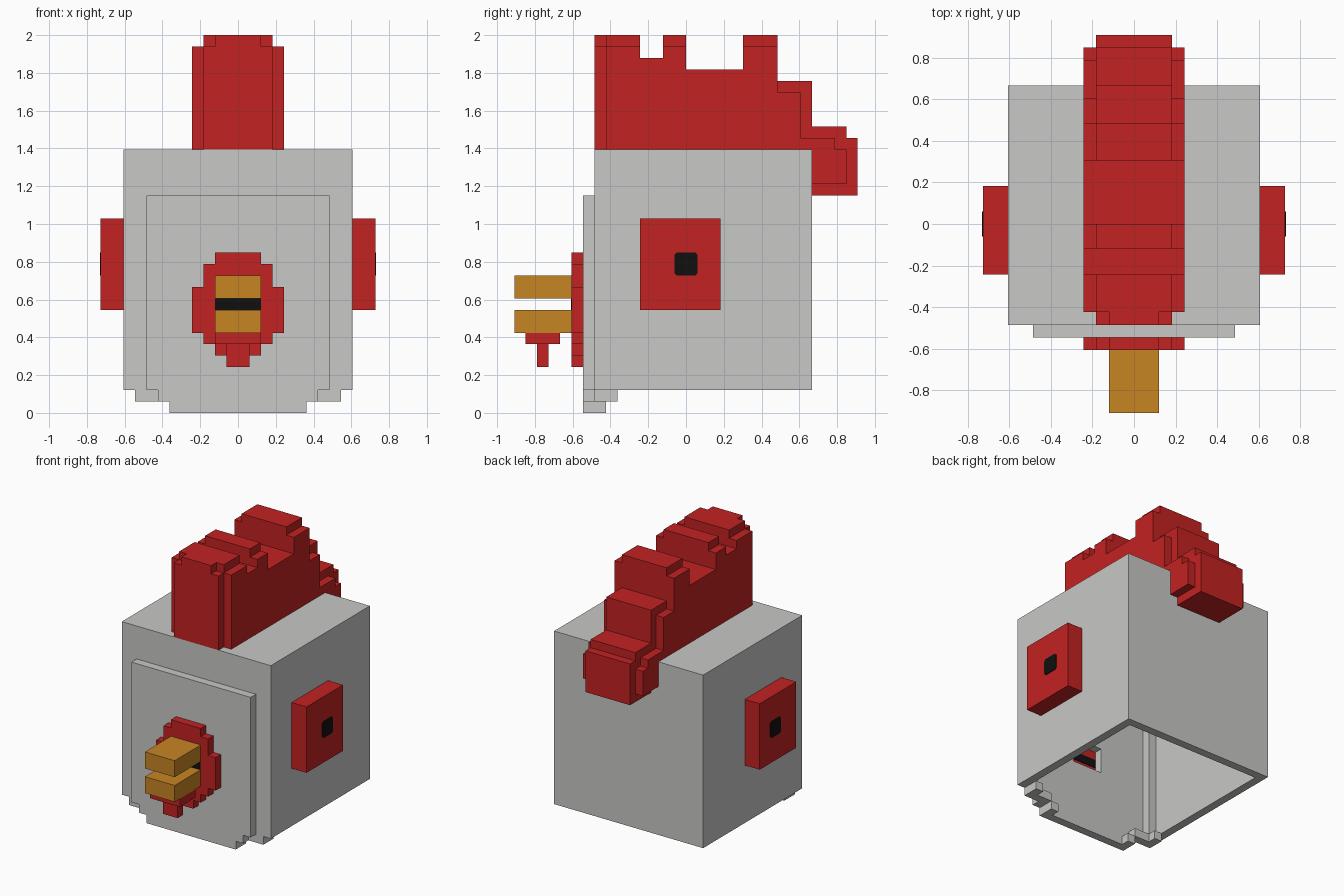
import bpy, bmesh

if "Cube" in bpy.data.objects:
    bpy.data.objects.remove(bpy.data.objects["Cube"])

U = 2 / 33  # one block of the grid; all sizes below are in blocks


def material(name, rgb):
    m = bpy.data.materials.new(name)
    m.diffuse_color = (*rgb, 1)
    m.use_nodes = True
    m.node_tree.nodes["Principled BSDF"].inputs["Base Color"].default_value = m.diffuse_color
    return m


GREY = material("light_grey", (0.58, 0.58, 0.57))
RED = material("red", (0.55, 0.016, 0.016))
ORANGE = material("orange", (0.57, 0.235, 0.017))
BLACK = material("black", (0.005, 0.005, 0.005))


def prism(name, outline, axis, a, b, mat):
    """Extrude a 2D outline along x (outline = y, z) or y (outline = x, z)."""
    def place(p, d):
        return (d * U, p[0] * U, p[1] * U) if axis == "x" else (p[0] * U, d * U, p[1] * U)
    bm = bmesh.new()
    lo = [bm.verts.new(place(p, a)) for p in outline]
    hi = [bm.verts.new(place(p, b)) for p in outline]
    bm.faces.new(lo)
    bm.faces.new(hi)
    n = len(outline)
    for i in range(n):
        j = (i + 1) % n
        bm.faces.new((lo[i], lo[j], hi[j], hi[i]))
    bmesh.ops.recalc_face_normals(bm, faces=bm.faces)
    me = bpy.data.meshes.new(name)
    bm.to_mesh(me)
    bm.free()
    me.materials.append(mat)
    ob = bpy.data.objects.new(name, me)
    bpy.context.collection.objects.link(ob)
    return ob


def box(name, x, y, z, mat):
    return prism(name, [(y[0], z[0]), (y[1], z[0]), (y[1], z[1]), (y[0], z[1])], "x", x[0], x[1], mat)


def mirrored(half):
    """Complete a right-hand (x, z) outline with its left half."""
    return half + [(-x, z) for x, z in reversed(half)]


def cut(target, x, y, z):
    cutter = box("cutter", x, y, z, GREY)
    cutter.hide_render = True
    mod = target.modifiers.new("cut", "BOOLEAN")
    mod.operation, mod.solver, mod.object = "DIFFERENCE", "EXACT", cutter
    bpy.context.view_layer.objects.active = target
    bpy.ops.object.modifier_apply(modifier=mod.name)
    bpy.data.objects.remove(cutter)


# Hollow body, open at the bottom and behind the chest plate
body = box("body", (-10, 10), (-8, 11), (2, 23), GREY)
cut(body, (-9, 9), (-7, 10), (0, 22))
cut(body, (-8, 8), (-9, -6), (0, 19))

# Chest plate with stepped lower edge and a mouth opening
chest = prism("chest_plate", mirrored([(6, 0), (6, 1), (7, 1), (7, 2), (8, 2), (8, 19)]),
              "y", -9, -8, GREY)
cut(chest, (-2, 2), (-10, -7), (8, 11))

# Stepped blocks under the front corners
for s, side in ((1, "right"), (-1, "left")):
    def span(a, b):
        return (s * a, s * b)
    box(f"hem_low_{side}", span(5, 6), (-8, -7), (0, 1), GREY)
    box(f"hem_mid_{side}", span(6, 9), (-8, -7), (1, 2), GREY)
    box(f"hem_back_{side}", span(8, 9), (-7, -6), (1, 2), GREY)

    # Cheek with eye
    box(f"cheek_{side}", span(10, 12), (-4, 3), (9, 17), RED)
    eye = [(-.8, 12), (.8, 12), (1, 12.2), (1, 13.8), (.8, 14), (-.8, 14), (-1, 13.8), (-1, 12.2)]
    prism(f"eye_{side}", eye, "x", s * 12, s * 12.06, BLACK)

    # Lower outer layer of the crest
    prism(f"crest_{side}", [
        (-7, 23), (-7, 32), (-4, 32), (-4, 31), (-2, 31), (-2, 32), (0, 32), (0, 30), (5, 30),
        (5, 32), (8, 32), (8, 28), (10, 28), (10, 24), (13, 24), (13, 23), (14, 23), (14, 20),
        (11, 20), (11, 23)], "x", s * 3, s * 4, RED)

# Crest core and its stepped front
prism("crest_core", [
    (-7, 23), (-7, 33), (-4, 33), (-4, 31), (-2, 31), (-2, 33), (0, 33), (0, 30), (5, 30),
    (5, 33), (8, 33), (8, 29), (11, 29), (11, 25), (14, 25), (14, 24), (15, 24), (15, 19),
    (11, 19), (11, 23)], "x", -3, 3, RED)
prism("crest_front", mirrored([(3, 23), (3, 32), (2, 32), (2, 33)]), "y", -8, -7, RED)

# Stepped face patch around the beak
prism("face_patch", mirrored([
    (1, 4), (1, 5), (2, 5), (2, 6), (3, 6), (3, 7), (4, 7), (4, 11), (3, 11), (3, 13),
    (2, 13), (2, 14)]), "y", -10, -9, RED)
box("mouth", (-2, 2), (-10.06, -8.94), (9, 10), BLACK)

# Beak halves
box("upper_beak", (-2, 2), (-15, -10), (10, 12), ORANGE)
box("lower_beak", (-2, 2), (-15, -10), (7, 9), ORANGE)

# Wattle hanging from the lower beak
box("wattle_top", (-2, 2), (-14, -11), (6, 7), RED)
box("wattle_tip", (-1, 1), (-13, -12), (4, 6), RED)
